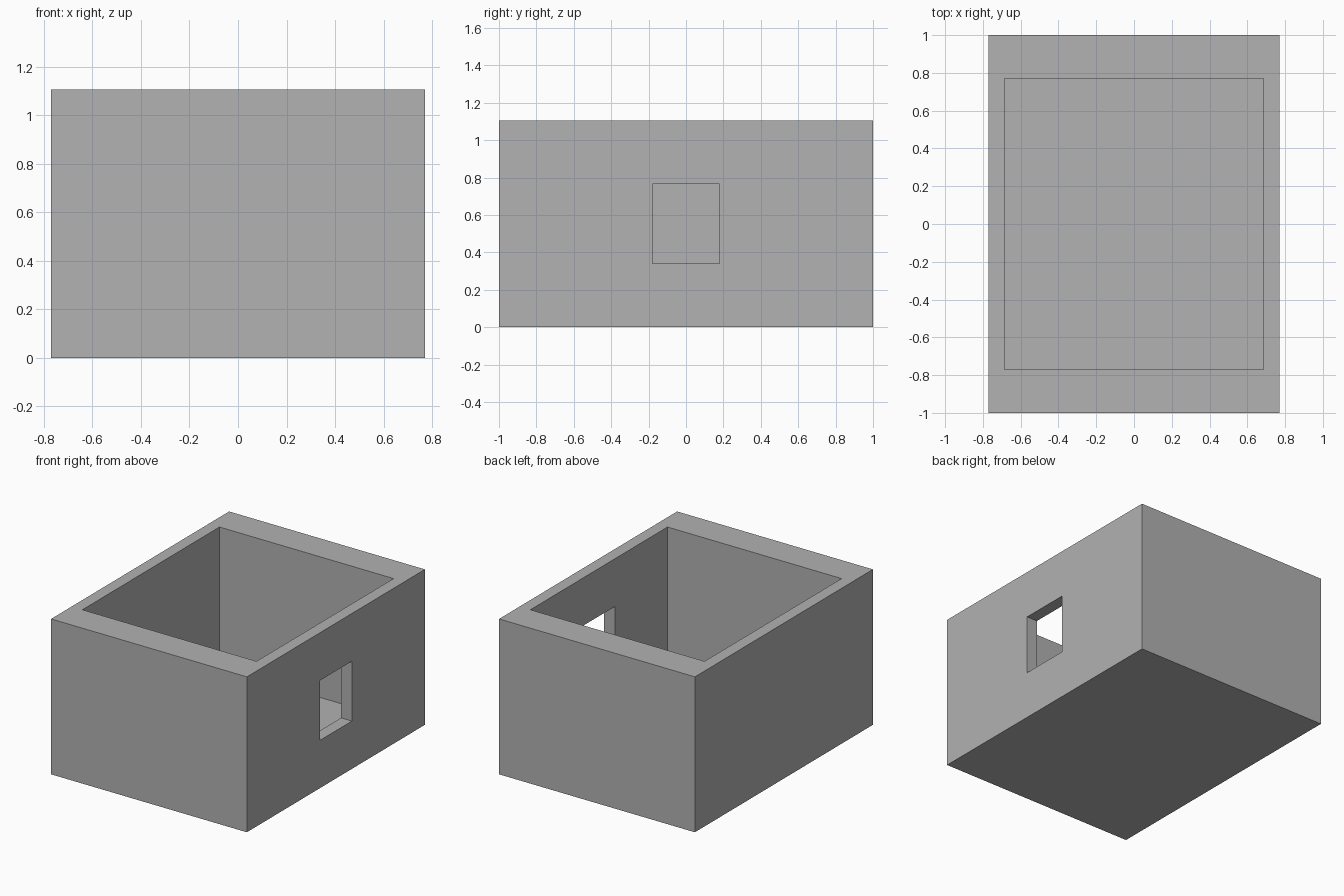
import bpy

if "Cube" in bpy.data.objects:
    bpy.data.objects.remove(bpy.data.objects["Cube"], do_unlink=True)

grey = bpy.data.materials.new("plain grey")
grey.use_nodes = True
colour = (0.445, 0.445, 0.445, 1)
grey.diffuse_color = colour
grey.node_tree.nodes["Principled BSDF"].inputs["Base Color"].default_value = colour


def box(name, low, high):
    """Axis-aligned box between two corners."""
    centre = [(a + b) / 2 for a, b in zip(low, high)]
    bpy.ops.mesh.primitive_cube_add(size=1, location=centre)
    obj = bpy.context.object
    obj.name = name
    obj.scale = [b - a for a, b in zip(low, high)]
    bpy.ops.object.transform_apply(location=True, rotation=False, scale=True)
    obj.data.materials.append(grey)
    return obj


def cut(target, cutter):
    """Subtract the cutter, then discard it."""
    cutter.hide_render = True
    mod = target.modifiers.new(cutter.name, "BOOLEAN")
    mod.operation = "DIFFERENCE"
    mod.solver = "EXACT"
    mod.object = cutter
    bpy.ops.object.select_all(action="DESELECT")
    bpy.context.view_layer.objects.active = target
    target.select_set(True)
    bpy.ops.object.modifier_apply(modifier=mod.name)
    bpy.data.objects.remove(cutter, do_unlink=True)


half_x, half_y, height = 0.77, 1.0, 1.105
inner_x, inner_y, floor = 0.685, 0.77, 0.105

# Open-topped room with a floor slab and thick end walls
room = box("room_shell", (-half_x, -half_y, 0), (half_x, half_y, height))
cut(room, box("room_cavity", (-inner_x, -inner_y, floor), (inner_x, inner_y, height + 0.2)))

# Single window through the left wall
cut(room, box("window_opening", (inner_x - 0.1, -0.18, 0.34), (half_x + 0.1, 0.18, 0.765)))
